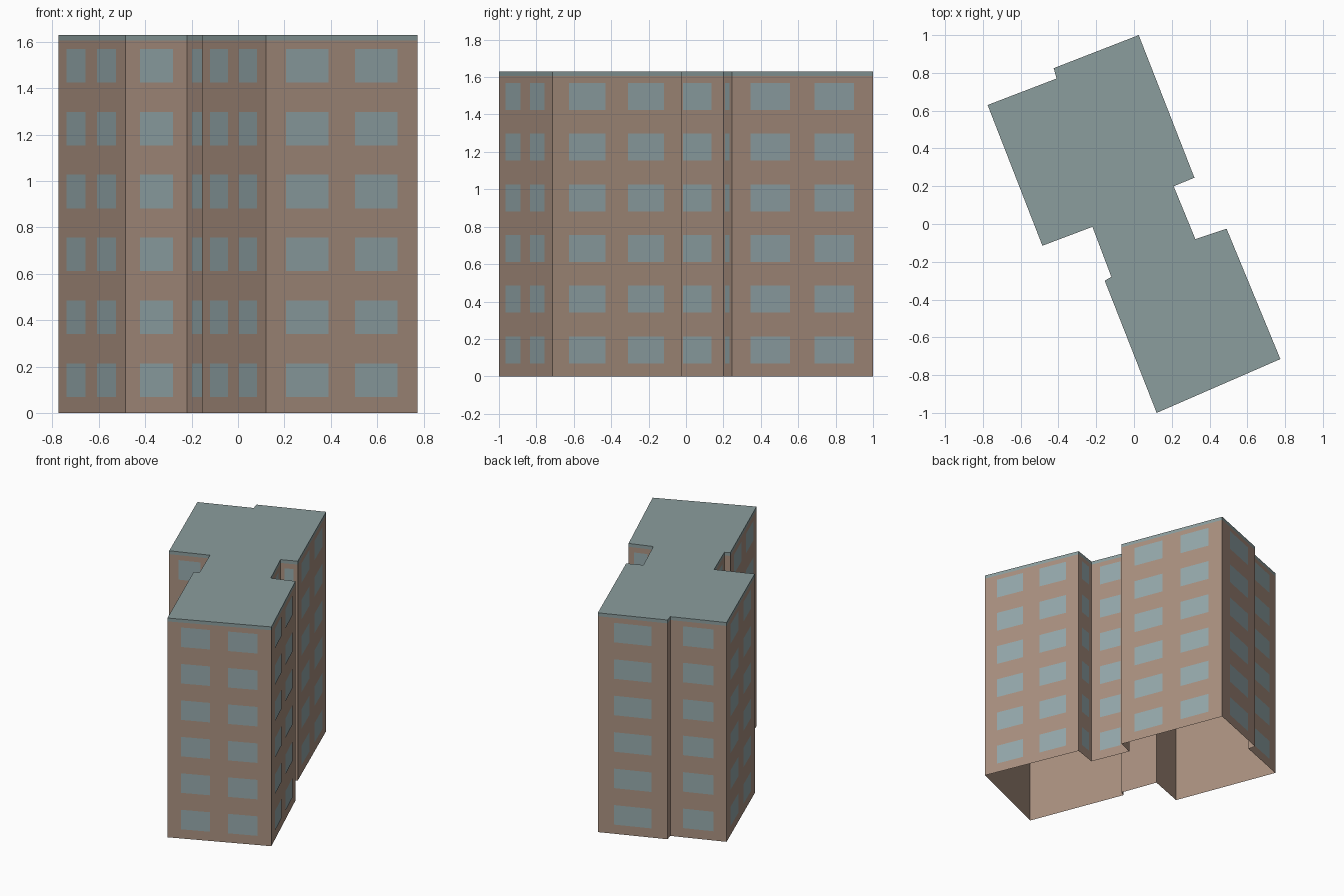
import bpy
import bmesh
from mathutils import Vector

cube = bpy.data.objects.get("Cube")
if cube:
    bpy.data.objects.remove(cube, do_unlink=True)

WALL_TOP, ROOF_TOP = 1.605, 1.63
FLOORS, FLOOR_PITCH, SILL, WINDOW_HEIGHT = 6, 0.271, 0.069, 0.145

# Building outline, counter-clockwise from the front corner
OUTLINE = [Vector(p) for p in (
    (0.12, -1.0), (0.775, -0.715), (0.49, -0.025), (0.325, -0.08),
    (0.21, 0.20), (0.32, 0.245), (0.025, 1.0), (-0.425, 0.825),
    (-0.41, 0.77), (-0.775, 0.63), (-0.485, -0.115), (-0.22, -0.015),
    (-0.12, -0.28), (-0.155, -0.30))]
EDGES = list(zip(OUTLINE, OUTLINE[1:] + OUTLINE[:1]))


def make_material(name, color):
    mat = bpy.data.materials.new(name)
    mat.use_nodes = True
    mat.diffuse_color = color
    mat.node_tree.nodes["Principled BSDF"].inputs["Base Color"].default_value = color
    return mat


def make_object(name, bm, mat):
    mesh = bpy.data.meshes.new(name)
    bm.to_mesh(mesh)
    bm.free()
    mesh.materials.append(mat)
    obj = bpy.data.objects.new(name, mesh)
    bpy.context.collection.objects.link(obj)
    return obj


def add_panel(bm, a, b, low, high):
    """Upright rectangle above the ground line from a to b."""
    corners = ((a, low), (b, low), (b, high), (a, high))
    bm.faces.new([bm.verts.new((p.x, p.y, z)) for p, z in corners])


brick = make_material("brown wall", (0.40, 0.28, 0.215, 1))
glass = make_material("blue grey glass", (0.30, 0.395, 0.41, 1))
slate = make_material("grey green roof", (0.26, 0.34, 0.34, 1))

# Outer walls, open underneath
bm = bmesh.new()
for a, b in EDGES:
    add_panel(bm, a, b, 0, WALL_TOP)
bmesh.ops.remove_doubles(bm, verts=bm.verts, dist=0.0001)
make_object("walls", bm, brick)

# Flat roof with a thin edge band
bm = bmesh.new()
for a, b in EDGES:
    add_panel(bm, a, b, WALL_TOP, ROOF_TOP)
bm.faces.new([bm.verts.new((p.x, p.y, ROOF_TOP)) for p in OUTLINE])
bmesh.ops.remove_doubles(bm, verts=bm.verts, dist=0.0001)
make_object("roof", bm, slate)

# Windows: two columns on long walls, one on short ones, none on tiny returns
bm = bmesh.new()
for a, b in EDGES:
    along = b - a
    if along.length < 0.1:
        continue
    outward = Vector((along.y, -along.x)).normalized() * 0.002
    columns = ((0.13, 0.41), (0.585, 0.865)) if along.length > 0.6 else ((0.23, 0.77),)
    for start, end in columns:
        for floor in range(FLOORS):
            low = SILL + floor * FLOOR_PITCH
            add_panel(bm, a + along * start + outward, a + along * end + outward,
                      low, low + WINDOW_HEIGHT)
make_object("windows", bm, glass)
